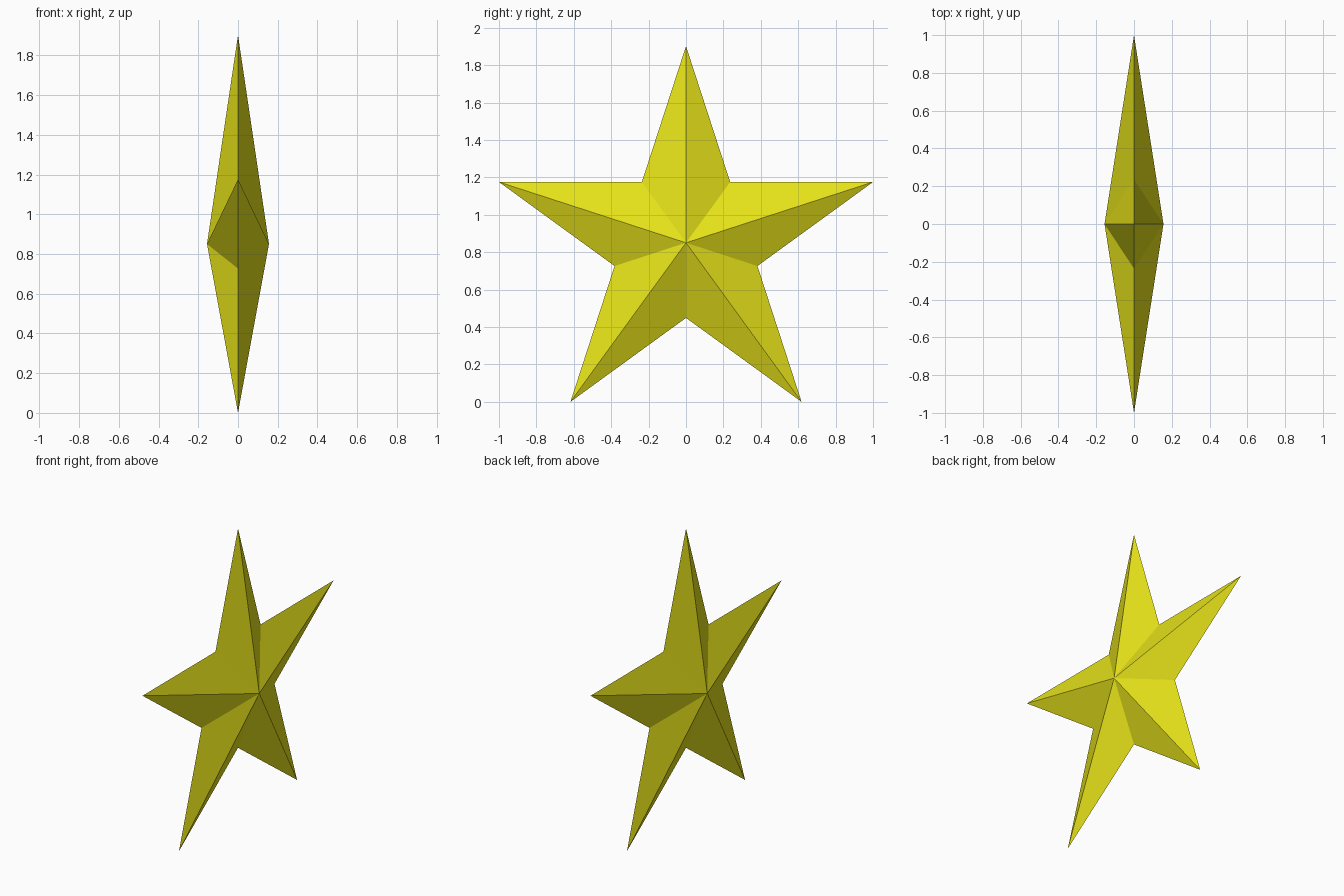
import bpy, bmesh
from math import sin, cos, pi

if "Cube" in bpy.data.objects:
    bpy.data.objects.remove(bpy.data.objects["Cube"])

# Regular five-pointed star, standing in the YZ plane
OUTER = 1 / cos(pi / 10)          # tips span 2 units
INNER = OUTER * 0.382             # pentagram notch radius
CENTRE_Z = OUTER * cos(pi / 5)    # lower tips rest on z = 0
HALF_DEPTH = 0.156

bm = bmesh.new()

# Outline: alternating tips and notches
rim = []
for i in range(10):
    r = OUTER if i % 2 == 0 else INNER
    a = i * pi / 5
    rim.append(bm.verts.new((0, r * sin(a), CENTRE_Z + r * cos(a))))

# Raised centre on both sides, fanned out to the rim
for side in (-1, 1):
    apex = bm.verts.new((side * HALF_DEPTH, 0, CENTRE_Z))
    for i in range(10):
        bm.faces.new((apex, rim[i], rim[(i + 1) % 10]))

bmesh.ops.recalc_face_normals(bm, faces=bm.faces)
mesh = bpy.data.meshes.new("star")
bm.to_mesh(mesh)
bm.free()

# Yellow finish
yellow = bpy.data.materials.new("yellow")
yellow.diffuse_color = (0.8, 0.77, 0.01, 1)
yellow.use_nodes = True
yellow.node_tree.nodes["Principled BSDF"].inputs["Base Color"].default_value = yellow.diffuse_color
mesh.materials.append(yellow)

star = bpy.data.objects.new("star", mesh)
bpy.context.collection.objects.link(star)
